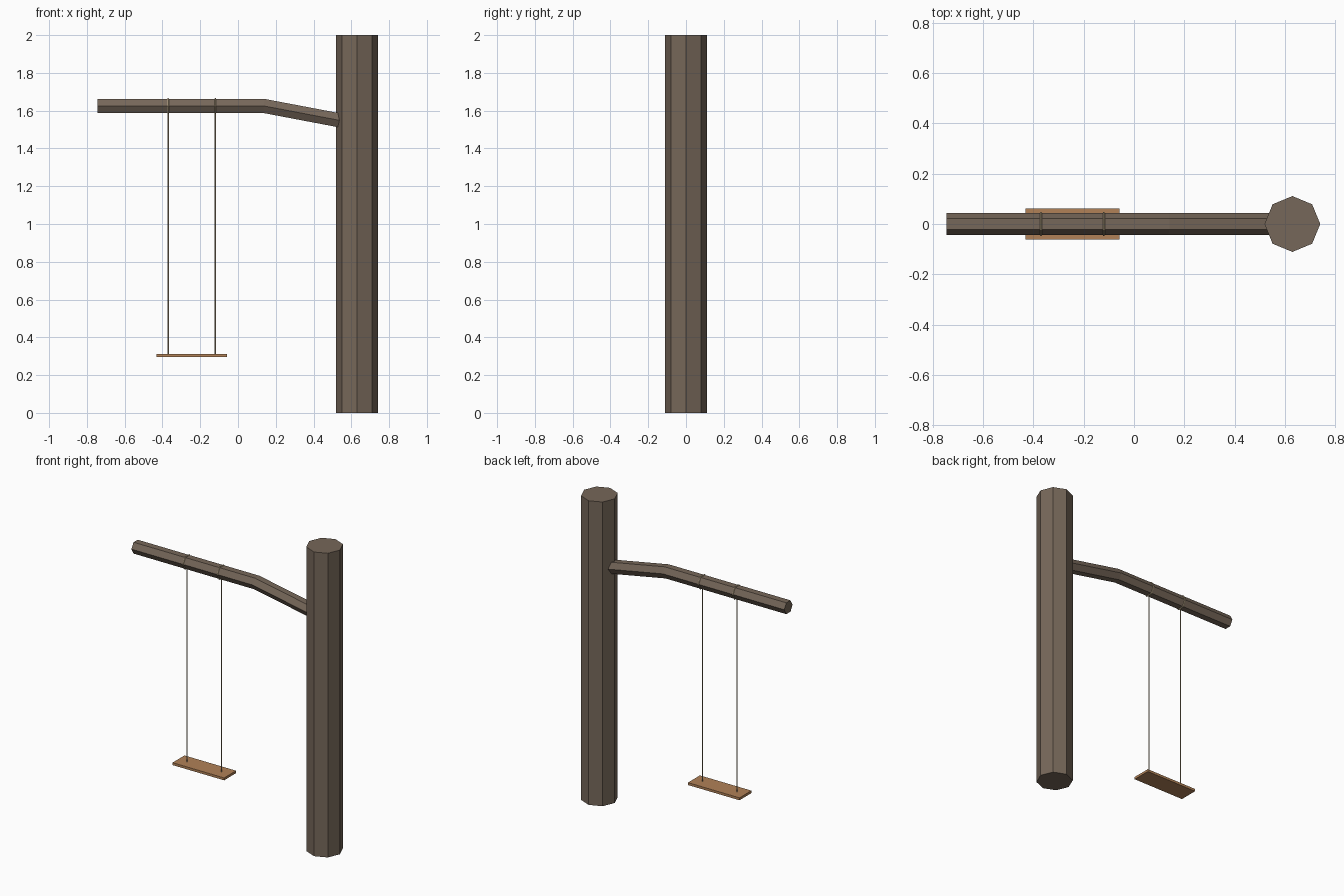
import bpy, bmesh, math
from mathutils import Vector

if "Cube" in bpy.data.objects:
    bpy.data.objects.remove(bpy.data.objects["Cube"])


def material(name, rgb):
    m = bpy.data.materials.new(name)
    m.diffuse_color = (*rgb, 1)
    m.use_nodes = True
    m.node_tree.nodes["Principled BSDF"].inputs["Base Color"].default_value = m.diffuse_color
    return m


BARK = material("bark brown", (0.18, 0.135, 0.10))
WOOD = material("plank tan", (0.44, 0.22, 0.095))
ROPE = material("rope beige", (0.50, 0.40, 0.25))


def finish(bm, name, mat):
    bmesh.ops.recalc_face_normals(bm, faces=bm.faces)
    me = bpy.data.meshes.new(name)
    bm.to_mesh(me)
    bm.free()
    me.materials.append(mat)
    ob = bpy.data.objects.new(name, me)
    bpy.context.collection.objects.link(ob)


def sweep(name, mat, path, radius, sides, side_axis, closed=False):
    """Sweep a regular polygon along a path with mitred corners."""
    bm = bmesh.new()
    pts = [Vector(p) for p in path]
    n = len(pts)
    side = Vector(side_axis)
    rings = []
    for i, p in enumerate(pts):
        a = pts[i - 1] if closed or i else p
        b = pts[(i + 1) % n] if closed or i < n - 1 else p
        d1, d2 = (p - a).normalized(), (b - p).normalized()
        t = (d1 + d2).normalized()
        up = t.cross(side).normalized()
        stretch = 1 / max(0.5, t.dot(d2 if d2.length else d1))
        rings.append([bm.verts.new(p + radius * (
            math.cos(k * math.tau / sides) * side
            + math.sin(k * math.tau / sides) * stretch * up)) for k in range(sides)])
    for i in range(n if closed else n - 1):
        r, s = rings[i], rings[(i + 1) % n]
        for k in range(sides):
            j = (k + 1) % sides
            bm.faces.new((r[k], r[j], s[j], s[k]))
    if not closed:
        bm.faces.new(rings[0])
        bm.faces.new(rings[-1])
    finish(bm, name, mat)


# Octagonal trunk
sweep("trunk", BARK, [(0.63, 0, 0), (0.63, 0, 2)], 0.111, 8, (0, 1, 0))

# Hexagonal bent branch, its root buried in the trunk
sweep("branch", BARK, [(-0.745, 0, 1.625), (0.137, 0, 1.625), (0.60, 0, 1.537)],
      0.043, 6, (0, 1, 0))

# Hanging ropes, each with a loop around the branch
for label, x in (("left", -0.37), ("right", -0.12)):
    sweep(label + "_rope", ROPE, [(x, 0, 0.30), (x, 0, 1.60)], 0.004, 6, (1, 0, 0))
    loop = [(x, 0.044 * math.cos(k * math.tau / 6),
             1.625 + 0.044 * math.sin(k * math.tau / 6)) for k in range(6)]
    sweep(label + "_rope_loop", ROPE, loop, 0.004, 6, (1, 0, 0), closed=True)

# Seat plank
bm = bmesh.new()
bmesh.ops.create_cube(bm, size=1)
for v in bm.verts:
    v.co = (v.co.x * 0.375 - 0.245, v.co.y * 0.124, v.co.z * 0.016 + 0.304)
finish(bm, "seat", WOOD)
